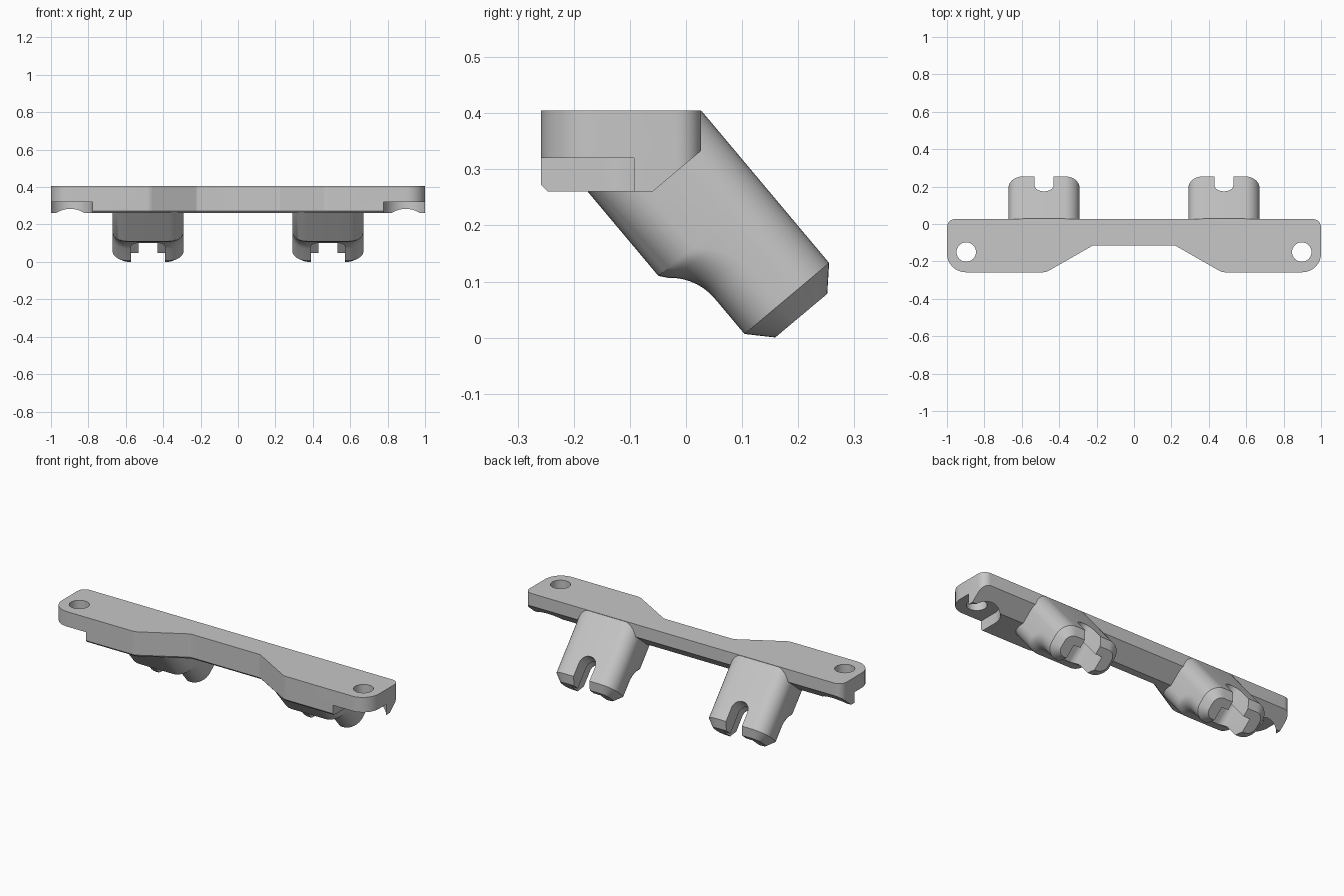
import bpy, bmesh, math
from mathutils import Vector

cube = bpy.data.objects.get("Cube")
if cube:
    bpy.data.objects.remove(cube, do_unlink=True)

GREY = 0.57
grey = bpy.data.materials.new("plain grey")
grey.use_nodes = True
grey.diffuse_color = (GREY, GREY, GREY, 1)
grey.node_tree.nodes["Principled BSDF"].inputs["Base Color"].default_value = (GREY, GREY, GREY, 1)

SLANT = math.radians(50)
C, S = math.cos(SLANT), math.sin(SLANT)


def slanted(x, n, s):
    """Leg space to world: n is the distance toward the back face, s runs down the leg."""
    return Vector((x, S * n + C * s, C * n - S * s))


def rounded(corners, steps=8):
    """Polygon of (x, y, radius) corners with each corner turned into an arc."""
    out = []
    for i, (x, y, r) in enumerate(corners):
        p = Vector((x, y))
        if r == 0:
            out.append(p)
            continue
        u = (Vector(corners[i - 1][:2]) - p).normalized()
        v = (Vector(corners[(i + 1) % len(corners)][:2]) - p).normalized()
        half = u.angle(v) / 2
        centre = p + (u + v).normalized() * r / math.sin(half)
        a = (p + u * r / math.tan(half) - centre).normalized()
        b = (p + v * r / math.tan(half) - centre).normalized()
        for k in range(steps + 1):
            t = k / steps
            turn = math.pi - 2 * half
            out.append(centre + (a * math.sin((1 - t) * turn) + b * math.sin(t * turn)) * r / math.sin(turn))
    return out


def rect(x0, x1, y0, y1, r):
    return rounded([(x0, y0, r), (x1, y0, r), (x1, y1, r), (x0, y1, r)])


def loft(name, rings):
    """Skin a stack of equal rings and cap both ends."""
    bm = bmesh.new()
    rows = [[bm.verts.new(p) for p in ring] for ring in rings]
    for a, b in zip(rows, rows[1:]):
        for i in range(len(a)):
            j = (i + 1) % len(a)
            bm.faces.new((a[i], a[j], b[j], b[i]))
    bm.faces.new(rows[0])
    bm.faces.new(rows[-1])
    bmesh.ops.recalc_face_normals(bm, faces=bm.faces)
    mesh = bpy.data.meshes.new(name)
    bm.to_mesh(mesh)
    bm.free()
    mesh.materials.append(grey)
    obj = bpy.data.objects.new(name, mesh)
    bpy.context.collection.objects.link(obj)
    return obj


def prism(name, outline, z0, z1):
    return loft(name, [[(p.x, p.y, z) for p in outline] for z in (z0, z1)])


def carve(obj, cutters):
    bpy.ops.object.select_all(action='DESELECT')
    obj.select_set(True)
    bpy.context.view_layer.objects.active = obj
    for cutter in cutters:
        mod = obj.modifiers.new("cut", 'BOOLEAN')
        mod.operation = 'DIFFERENCE'
        mod.solver = 'EXACT'
        mod.object = cutter
        bpy.ops.object.modifier_apply(modifier=mod.name)
        bpy.data.objects.remove(cutter, do_unlink=True)
    bpy.ops.object.shade_smooth_by_angle(angle=math.radians(28))


# Mounting bar: waisted outline, small bevel under the front edge
BACK, FRONT, TOP, BASE = 0.027, -0.258, 0.405, 0.26
half_outline = [(1, BACK, 0.045), (1, FRONT, 0.1), (0.47, FRONT, 0.06), (0.22, -0.115, 0.03)]
outline = rounded(half_outline + [(-x, y, r) for x, y, r in reversed(half_outline)])
bevel = 0.012
rings = [[(p.x, p.y + (bevel if p.y < -0.06 else 0), BASE) for p in outline],
         [(p.x, p.y, BASE + bevel) for p in outline],
         [(p.x, p.y, TOP) for p in outline]]
bar = loft("mounting_bar", rings)

# Sloped underside along the back edge
bm = bmesh.new()
bm.from_mesh(bar.data)
bmesh.ops.bisect_plane(bm, geom=bm.verts[:] + bm.edges[:] + bm.faces[:],
                       plane_co=(0, BACK, 0.333), plane_no=(0, C, -S), clear_outer=True)
bmesh.ops.holes_fill(bm, edges=[e for e in bm.edges if e.is_boundary])
bmesh.ops.recalc_face_normals(bm, faces=bm.faces)
bm.to_mesh(bar.data)
bm.free()

# Screw holes and the open recesses beneath them
cutters = []
for side in (-1, 1):
    cx, cy = side * 0.897, -0.15
    hole = [Vector((cx + 0.052 * math.cos(a), cy + 0.052 * math.sin(a)))
            for a in (k * math.tau / 40 for k in range(40))]
    cutters.append(prism("hole_cutter", hole, 0.1, 0.6))
    R = 0.118
    arc = [Vector((cx + R * math.cos(a), cy + R * math.sin(a)))
           for a in (k * math.pi / 24 for k in range(25))]
    recess = arc + [Vector((cx - R, -0.4)), Vector((cx + R, -0.4))]
    cutters.append(prism("recess_cutter", recess, 0.1, 0.32))
carve(bar, cutters)

# Slanted legs: thick above, scooped thinner below, chamfered tip, T-shaped slot
THICK, THIN, REAR, WIDE = 0.033, 0.084, 0.281, 0.19
for name, cx in (("right_leg", -0.481), ("left_leg", 0.481)):
    stations = [(-0.116, THICK)]
    for k in range(1, 9):
        a = math.radians(150 - 60 * k / 8)
        stations.append((-0.02 + 0.105 * math.cos(a), -0.021 + 0.105 * math.sin(a)))
    stations.append((0.062, THIN))
    top = rect(cx - WIDE, cx + WIDE, THICK, REAR, 0.08)
    rings = [[slanted(p.x, p.y, -0.291 - 0.095 * (REAR - p.y)) for p in top]]
    for s, n in stations:
        rings.append([slanted(p.x, p.y, s) for p in rect(cx - WIDE, cx + WIDE, n, REAR, 0.08)])
    c = 0.038
    tip = rect(cx - WIDE + c, cx + WIDE - c, THIN + c, REAR - c, 0.045)
    rings.append([slanted(p.x, p.y, 0.102) for p in tip])
    leg = loft(name, rings)

    slots = []
    for w, start, r, n1 in ((0.05, -0.063, 0.048, 0.5), (0.091, -0.073, 0.04, 0.197)):
        shape = rounded([(cx - w, start, r), (cx + w, start, r), (cx + w, 0.3, 0), (cx - w, 0.3, 0)])
        slots.append(loft("slot_cutter", [[slanted(p.x, n, p.y) for p in shape] for n in (-0.2, n1)]))
    carve(leg, slots)
